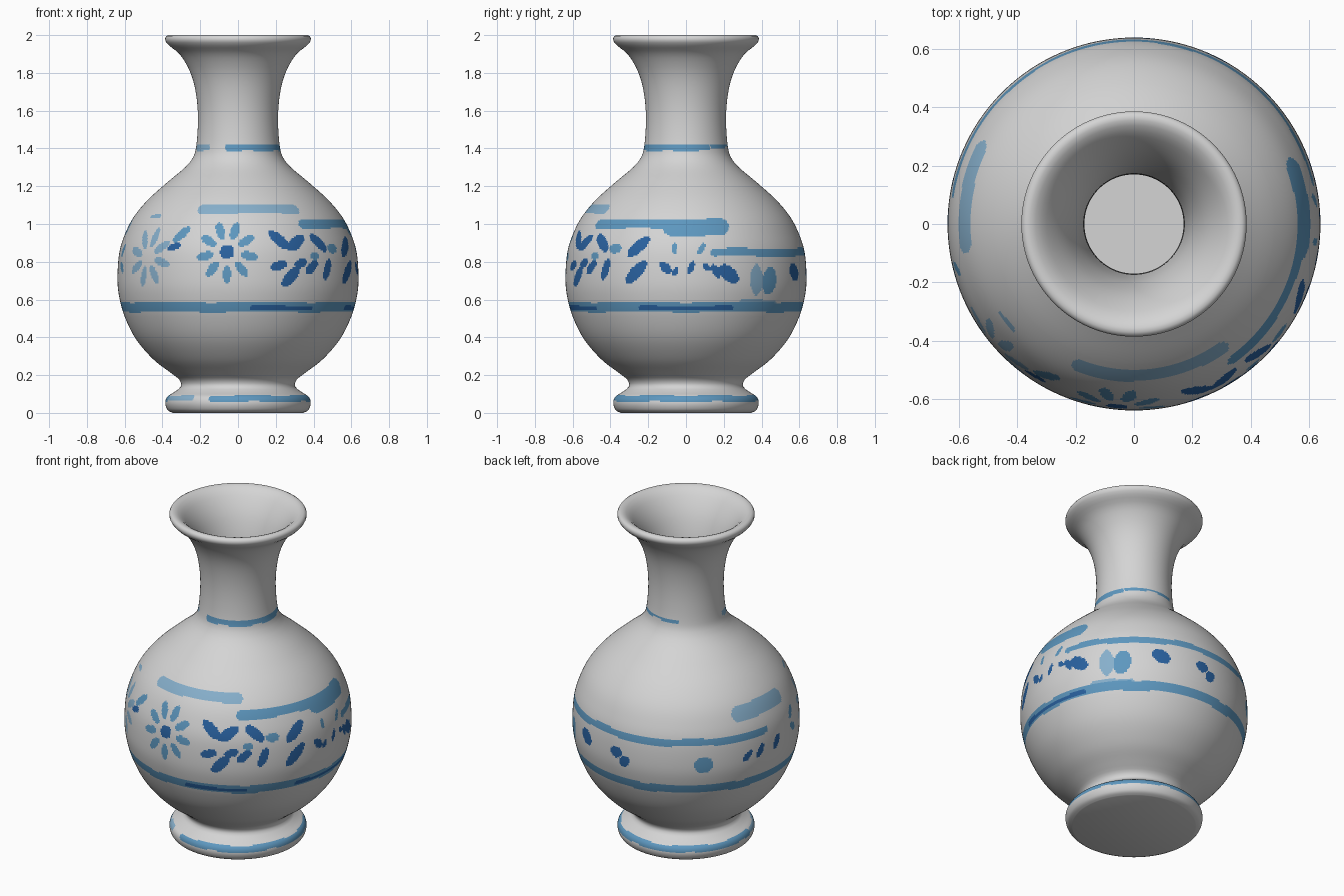
import bpy, bmesh, math
from mathutils import Vector

# Colours
def material(name, rgb):
    m = bpy.data.materials.new(name)
    m.diffuse_color = (*rgb, 1)
    return m

MATS = [material("porcelain_grey", (0.66, 0.66, 0.66)),
        material("light_blue", (0.24, 0.43, 0.60)),
        material("mid_blue", (0.11, 0.31, 0.52)),
        material("deep_blue", (0.022, 0.12, 0.35))]
LIGHT, MID, DEEP = 1, 2, 3
SEG = 480

# Lathe profile (radius, height): foot, belly, neck, lip, then inside of the neck
PROFILE = [(0.345, 0.0), (0.372, 0.015), (0.385, 0.05), (0.375, 0.085), (0.335, 0.112),
           (0.302, 0.14), (0.31, 0.175), (0.36, 0.215), (0.45, 0.285), (0.54, 0.39),
           (0.60, 0.51), (0.63, 0.62), (0.638, 0.72), (0.628, 0.85), (0.597, 0.95),
           (0.55, 1.04), (0.475, 1.13), (0.375, 1.22), (0.28, 1.30), (0.237, 1.355),
           (0.22, 1.42), (0.212, 1.54), (0.217, 1.65), (0.235, 1.75), (0.265, 1.83),
           (0.31, 1.90), (0.365, 1.945), (0.385, 1.972), (0.38, 1.994), (0.355, 2.0),
           (0.315, 1.975), (0.265, 1.91), (0.225, 1.83), (0.193, 1.72), (0.175, 1.58),
           (0.17, 1.45), (0.17, 1.36)]

# Painted strokes running around: colour, start angle, end angle, height, thickness
# (angle 0 is the front, 90 the right side)
STROKES = [
    (DEEP, 6, 40, 0.555, 0.022), (DEEP, 66, 114, 0.555, 0.022),
    (MID, -180, 180, 0.56, 0.052),
    (MID, 102, 262, 0.85, 0.042),
    (MID, 34, 84, 1.0, 0.05), (MID, 78, 113, 0.985, 0.09),
    (LIGHT, -24, 38, 1.08, 0.048), (LIGHT, -57, -48, 1.04, 0.02),
    (LIGHT, -119, -80, 0.98, 0.085),
    (LIGHT, 122, 130, 0.70, 0.22), (LIGHT, 117, 140, 0.585, 0.03),
    (MID, -18, 125, 1.405, 0.038), (MID, 125, 205, 1.412, 0.016),
    (LIGHT, -80, -42, 1.405, 0.034),
    (LIGHT, -75, -38, 0.078, 0.03), (MID, -24, 285, 0.076, 0.034),
]

# Leaves: angle around, height, length, width, tilt
DEEP_LEAVES = [
    (21, .915, .14, .06, -40), (30, .90, .13, .06, 35), (20, .78, .10, .05, 15),
    (26, .72, .14, .06, 45), (31.5, .79, .08, .045, 20), (44, .90, .13, .06, -40),
    (38, .77, .10, .05, 40), (48, .76, .12, .05, 70), (66, .88, .15, .065, 40),
    (65.5, .745, .16, .065, 45), (80, .77, .08, .045, -45), (85, .75, .05, .03, 60),
    (92.5, .77, .07, .03, 70), (100, .77, .05, .03, -45), (104.5, .75, .08, .04, -60),
    (111, .735, .13, .075, -40), (154, .745, .11, .085, -30), (177, .74, .08, .07, 0),
    (182, .695, .08, .06, 50), (-112, .73, .08, .04, 40), (-104, .74, .09, .04, 60),
    (-92, .75, .09, .045, 60), (-33, .88, .09, .035, 15),
]
MID_LEAVES = [
    (53, .87, .08, .05, 0), (40, .83, .06, .04, 0), (84.5, .87, .06, .03, 90),
    (97.5, .87, .07, .03, 60), (134, .70, .15, .10, 80), (-136, .715, .11, .10, 0),
    (-30, .945, .11, .05, 40), (-76, .86, .08, .04, 60), (-75, .77, .08, .04, -40),
]
LEAVES = [(DEEP, *l) for l in DEEP_LEAVES] + [(MID, *l) for l in MID_LEAVES]

def add_flower(colour, angle, height, reach, petals, size, first=0):
    for i in range(petals):
        a = first + 360 * i / petals
        dx, dz = math.cos(math.radians(a)) * reach, math.sin(math.radians(a)) * reach
        LEAVES.append((colour, angle + math.degrees(dx / 0.62), height + dz, *size, a))

add_flower(MID, -5.3, 0.852, 0.118, 9, (0.095, 0.046), 70)
LEAVES.append((DEEP, -5.3, 0.852, 0.075, 0.075, 0))
add_flower(LIGHT, -49, 0.825, 0.105, 8, (0.11, 0.045), 30)

def paint(t, z, r):
    """Material index at angle t (degrees) and height z."""
    if 0.6 < z < 1.02:
        for c, lt, lz, ln, wd, tilt in LEAVES:
            dz = z - lz
            if abs(dz) > 0.1:
                continue
            dx = math.radians((t - lt + 180) % 360 - 180) * r
            ca, sa = math.cos(math.radians(tilt)), math.sin(math.radians(tilt))
            u, v = dx * ca + dz * sa, dz * ca - dx * sa
            if (2 * u / ln) ** 2 + (2 * v / wd) ** 2 < 1:
                return c
    for c, a, b, sz, th in STROKES:
        if abs(z - sz) > th:
            continue
        if (t - a) % 360 > b - a and b - a < 360:
            continue
        # rounded stroke ends and a slightly unsteady hand
        end = 1 if b - a == 360 else min((t - a) % 360, (b - t) % 360) * math.pi / 180 * r / (th / 2)
        half = th / 2 * math.sqrt(max(0, 1 - max(0, 1 - end) ** 2))
        wob = 0.06 * th * math.sin(math.radians(t * 7))
        if abs(z - sz - wob) < half:
            return c
    return 0

# Smooth the profile, with finer rows where there is painting
def step(z):
    if 0.5 < z < 1.12:
        return 0.009
    return 0.009 if z < 0.12 or 1.37 < z < 1.44 else 0.028

def smooth_profile(pts):
    p = [Vector(q) for q in pts]
    rows = []
    for i in range(len(p) - 1):
        p0, p1, p2, p3 = p[max(i - 1, 0)], p[i], p[i + 1], p[min(i + 2, len(p) - 1)]
        n = max(2, math.ceil((p2 - p1).length / step((p1.y + p2.y) / 2)))
        for k in range(n):
            s = k / n
            rows.append(0.5 * (2 * p1 + (p2 - p0) * s + (2 * p0 - 5 * p1 + 4 * p2 - p3) * s * s
                               + (3 * p1 - p0 - 3 * p2 + p3) * s ** 3))
    return rows + [p[-1]]

# Vase body
rows = smooth_profile(PROFILE)
lip = max(range(len(rows)), key=lambda i: rows[i].y)
bm = bmesh.new()
rings = []
for r, z in rows:
    rings.append([bm.verts.new((r * math.sin(2 * math.pi * j / SEG),
                                -r * math.cos(2 * math.pi * j / SEG),
                                min(max(z, 0), 2))) for j in range(SEG)])
for i in range(len(rings) - 1):
    mid = (rows[i] + rows[i + 1]) / 2
    for j in range(SEG):
        k = (j + 1) % SEG
        f = bm.faces.new((rings[i][j], rings[i][k], rings[i + 1][k], rings[i + 1][j]))
        f.smooth = True
        if i < lip:
            f.material_index = paint((j + 0.5) * 360 / SEG, mid.y, mid.x)
# Flat underside, and the floor closing the neck
bm.faces.new(rings[0][::-1])
bm.faces.new(rings[-1])
mesh = bpy.data.meshes.new("vase")
bm.to_mesh(mesh)
bm.free()
for m in MATS:
    mesh.materials.append(m)
vase = bpy.data.objects.new("vase", mesh)
bpy.context.collection.objects.link(vase)
bpy.context.view_layer.objects.active = vase
vase.select_set(True)
bpy.ops.object.shade_smooth_by_angle(angle=math.radians(40))
